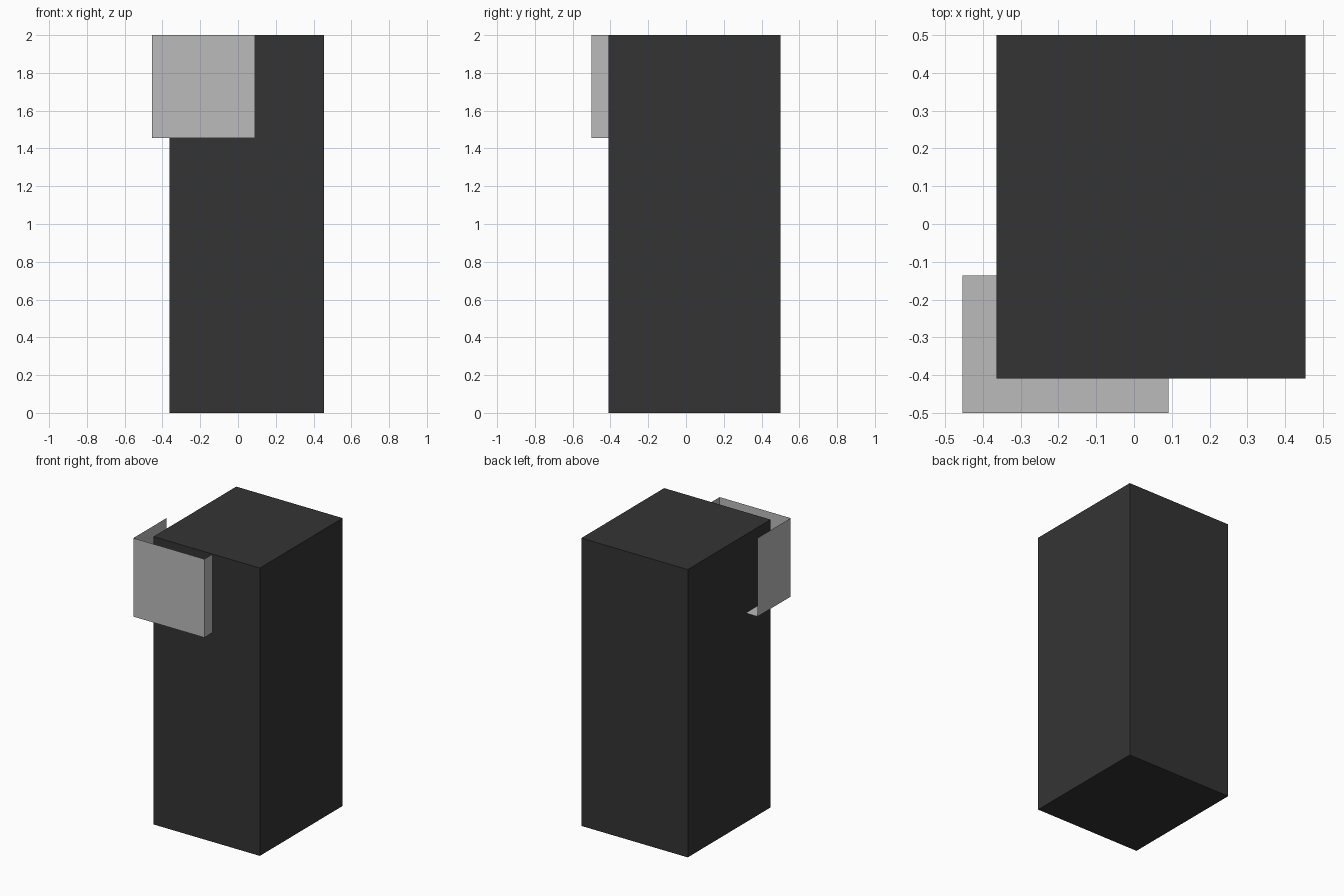
import bpy, bmesh
from mathutils import Vector

if "Cube" in bpy.data.objects:
    bpy.data.objects.remove(bpy.data.objects["Cube"])

U = 1 / 11  # design unit: the model is 22 units tall


def material(name, value):
    m = bpy.data.materials.new(name)
    m.diffuse_color = (value, value, value, 1)
    m.use_nodes = True
    m.node_tree.nodes["Principled BSDF"].inputs["Base Color"].default_value = m.diffuse_color
    return m


def box(name, lo, hi, mat, open_sides=()):
    """Axis-aligned box between two corners, in units, with the given sides left open."""
    lo, hi = Vector(lo) * U, Vector(hi) * U
    bm = bmesh.new()
    bmesh.ops.create_cube(bm, size=1)
    for v in bm.verts:
        v.co = Vector([hi[i] if v.co[i] > 0 else lo[i] for i in range(3)])
    bm.normal_update()
    cut = [f for f in bm.faces if any(f.normal.dot(Vector(d)) > 0.9 for d in open_sides)]
    bmesh.ops.delete(bm, geom=cut, context='FACES')
    mesh = bpy.data.meshes.new(name)
    bm.to_mesh(mesh)
    bm.free()
    mesh.materials.append(mat)
    obj = bpy.data.objects.new(name, mesh)
    bpy.context.collection.objects.link(obj)
    return obj


charcoal = material("charcoal", 0.034)
light_grey = material("light grey", 0.497)

# Tall solid body
box("body", (-4, -4.5, 0), (5, 5.5, 22), charcoal)

# Thin-walled corner tray, open at the top and back
box("corner_tray", (-5, -5.5, 16), (1, -1.5, 22), light_grey,
    open_sides=[(0, 0, 1), (0, 1, 0)])
